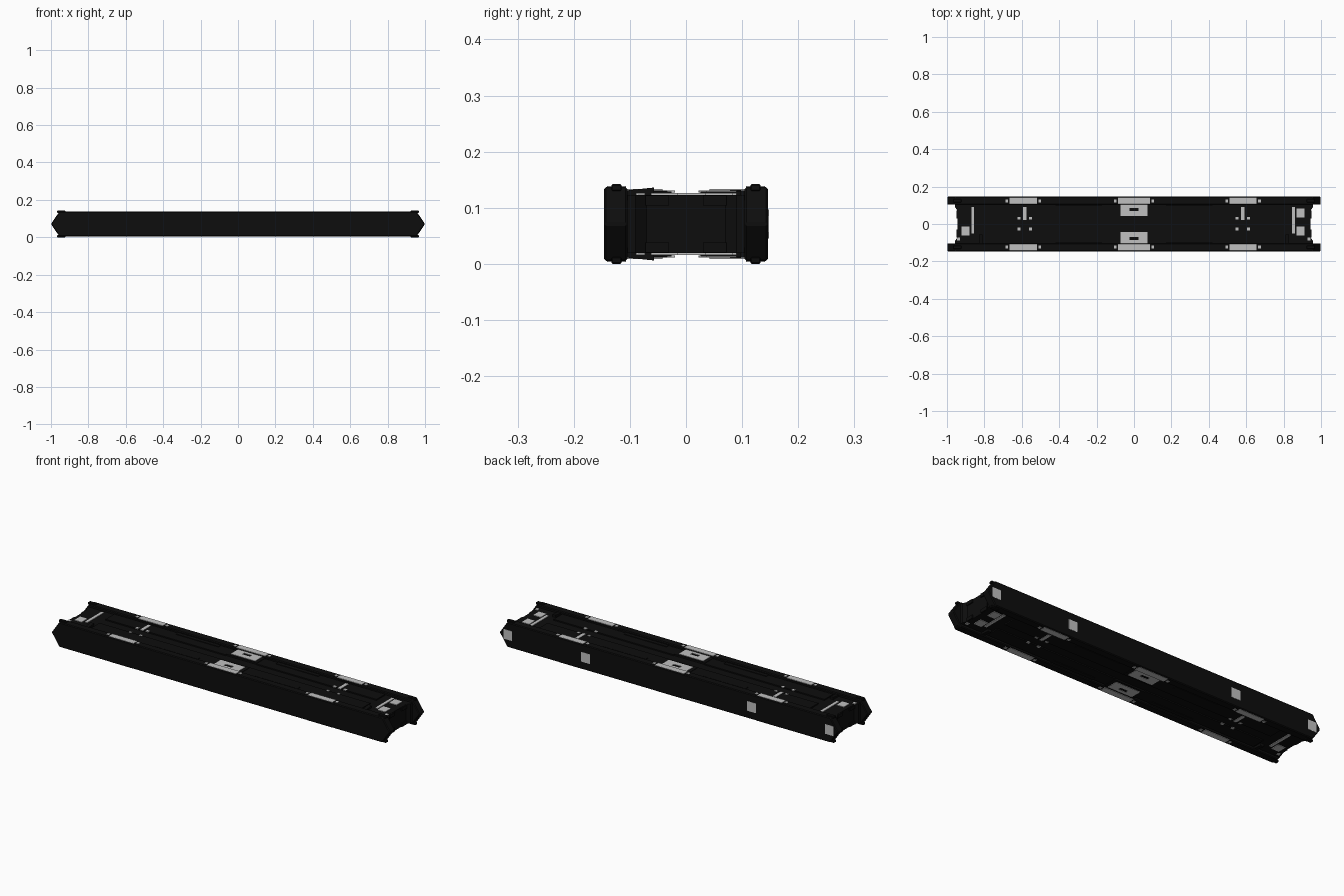
import bpy, bmesh, math
from mathutils import Vector

if "Cube" in bpy.data.objects:
    bpy.data.objects.remove(bpy.data.objects["Cube"])

MID = 0.071  # height of the horizontal mirror plane


def material(name, value):
    m = bpy.data.materials.new(name)
    m.diffuse_color = (value, value, value, 1)
    m.use_nodes = True
    m.node_tree.nodes["Principled BSDF"].inputs["Base Color"].default_value = m.diffuse_color
    return m


HULL = material("black hull", 0.004)
LIGHT = material("pale grey panel", 0.53)


def prism(bm, outline, offset):
    """Extrude a closed outline of 3D points by an offset."""
    face = bm.faces.new([bm.verts.new(p) for p in outline])
    new = bmesh.ops.extrude_face_region(bm, geom=[face])["geom"]
    bmesh.ops.translate(bm, vec=Vector(offset),
                        verts=[v for v in new if isinstance(v, bmesh.types.BMVert)])


def block(bm, x0, x1, y0, y1, z0, z1):
    prism(bm, [(x0, y0, z0), (x1, y0, z0), (x1, y1, z0), (x0, y1, z0)], (0, 0, z1 - z0))


def both_faces(bm, x0, x1, y0, y1, z0, z1):
    """Block on the upper deck and its twin on the underside."""
    block(bm, x0, x1, y0, y1, z0, z1)
    block(bm, x0, x1, y0, y1, 2 * MID - z1, 2 * MID - z0)


def finish(name, bm, mat, bevel=0):
    bmesh.ops.recalc_face_normals(bm, faces=bm.faces)
    mesh = bpy.data.meshes.new(name)
    bm.to_mesh(mesh)
    bm.free()
    mesh.materials.append(mat)
    ob = bpy.data.objects.new(name, mesh)
    bpy.context.collection.objects.link(ob)
    if bevel:
        mod = ob.modifiers.new("edge chamfer", "BEVEL")
        mod.width, mod.segments = bevel, 1
    return ob


# Central hull: slab with recessed ends
bm = bmesh.new()
ends = [(0.957, -0.108), (0.957, -0.09), (0.943, -0.07), (0.943, 0.07), (0.957, 0.09), (0.957, 0.108)]
outline = [(x, y, 0.019) for x, y in ends] + [(-x, y, 0.019) for x, y in reversed(ends)]
prism(bm, outline, (0, 0, 0.104))
finish("central_hull", bm, HULL)

# Side rails with pointed ends
for side, name in ((-1, "front_rail"), (1, "back_rail")):
    bm = bmesh.new()
    half = [(0.955, 0.005), (1.0, MID), (0.955, 0.137)]
    pts = half + [(-x, z) for x, z in reversed(half)]
    prism(bm, [(x, side * 0.104, z) for x, z in pts], (0, side * 0.0425, 0))
    finish(name, bm, HULL, 0.004)

# Rail end caps
bm = bmesh.new()
for sx in (-1, 1):
    for sy in (-1, 1):
        x, y = sx * 0.945, sy * 0.124
        both_faces(bm, x - 0.022, x + 0.022, y - 0.009, y + 0.009, 0.130, 0.142)
finish("rail_end_caps", bm, HULL, 0.002)

# Raised deck strips either side of the centre channel
bm = bmesh.new()
for sy in (-1, 1):
    for sx in (-1, 1):
        xs = sorted((sx * 0.09, sx * 0.80))
        ys = sorted((sy * 0.026, sy * 0.098))
        both_faces(bm, *xs, *ys, 0.120, 0.129)
        xs = sorted((sx * 0.17, sx * 0.42))
        ys = sorted((sy * 0.078, sy * 0.098))
        both_faces(bm, *xs, *ys, 0.127, 0.132)
    ys = sorted((sy * 0.030, sy * 0.106))
    both_faces(bm, -0.09, 0.09, *ys, 0.120, 0.131)
finish("deck_strips", bm, HULL)

# End face pads
bm = bmesh.new()
for sx in (-1, 1):
    for sy in (-1, 1):
        xs = sorted((sx * 0.94, sx * 0.949))
        ys = sorted((sy * 0.03, sy * 0.072))
        both_faces(bm, *xs, *ys, 0.104, 0.122)
finish("end_pads", bm, HULL)

# Pale plates on top of the rails, with a small marker beyond each end
bm = bmesh.new()
for cx, hw in ((-0.592, 0.073), (0, 0.086), (0.583, 0.073)):
    for sy in (-1, 1):
        ys = sorted((sy * 0.107, sy * 0.141))
        both_faces(bm, cx - hw, cx + hw, *ys, 0.134, 0.1385)
        for sx in (-1, 1):
            x, y = cx + sx * (hw + 0.015), sy * 0.122
            both_faces(bm, x - 0.007, x + 0.007, y - 0.008, y + 0.008, 0.134, 0.1385)
finish("rail_plates", bm, LIGHT)

# Pale hatch frames amidships, each around a dark slot
bm = bmesh.new()
for sy in (-1, 1):
    for x0, x1, y0, y1 in ((-0.072, -0.023, 0.042, 0.106), (0.023, 0.072, 0.042, 0.106),
                           (-0.023, 0.023, 0.042, 0.069), (-0.023, 0.023, 0.086, 0.106)):
        ys = sorted((sy * y0, sy * y1))
        both_faces(bm, x0, x1, *ys, 0.129, 0.133)
finish("hatch_frames", bm, LIGHT)

# Pale deck bars and markers
bm = bmesh.new()
for cx in (-0.585, 0.582):
    both_faces(bm, cx - 0.009, cx + 0.009, 0.022, 0.09, 0.127, 0.1305)
    for sx in (-1, 1):
        for y in (-0.027, 0.03):
            x = cx + sx * 0.031
            both_faces(bm, x - 0.008, x + 0.008, y - 0.007, y + 0.007, 0.127, 0.1305)
finish("deck_markers", bm, LIGHT)

# Pale end bars and squares
bm = bmesh.new()
for x0, x1, y0, y1 in ((-0.870, -0.855, -0.05, 0.09), (0.846, 0.861, -0.05, 0.09),
                       (-0.923, -0.880, -0.062, -0.014), (0.868, 0.912, -0.062, -0.014),
                       (0.868, 0.912, 0.035, 0.084),
                       (-0.947, -0.931, -0.089, -0.073), (0.927, 0.943, -0.089, -0.073)):
    both_faces(bm, x0, x1, y0, y1, 0.121, 0.126)
finish("end_plates", bm, LIGHT)

# Small sloping fairings beside the front rail
bm = bmesh.new()
for sx in (-1, 1):
    for flip in (1, -1):
        prof = [(-0.104, 0.120), (-0.057, 0.120), (-0.057, 0.136), (-0.104, 0.131)]
        prism(bm, [(sx * 0.82 - 0.01, y, MID + flip * (z - MID)) for y, z in prof], (0.02, 0, 0))
finish("sloping_fairings", bm, HULL)

# Pale squares on the back face
bm = bmesh.new()
for x in (-0.95, -0.49, 0.49, 0.95):
    block(bm, x - 0.026, x + 0.026, 0.144, 0.1475, MID - 0.026, MID + 0.026)
finish("back_squares", bm, LIGHT)
